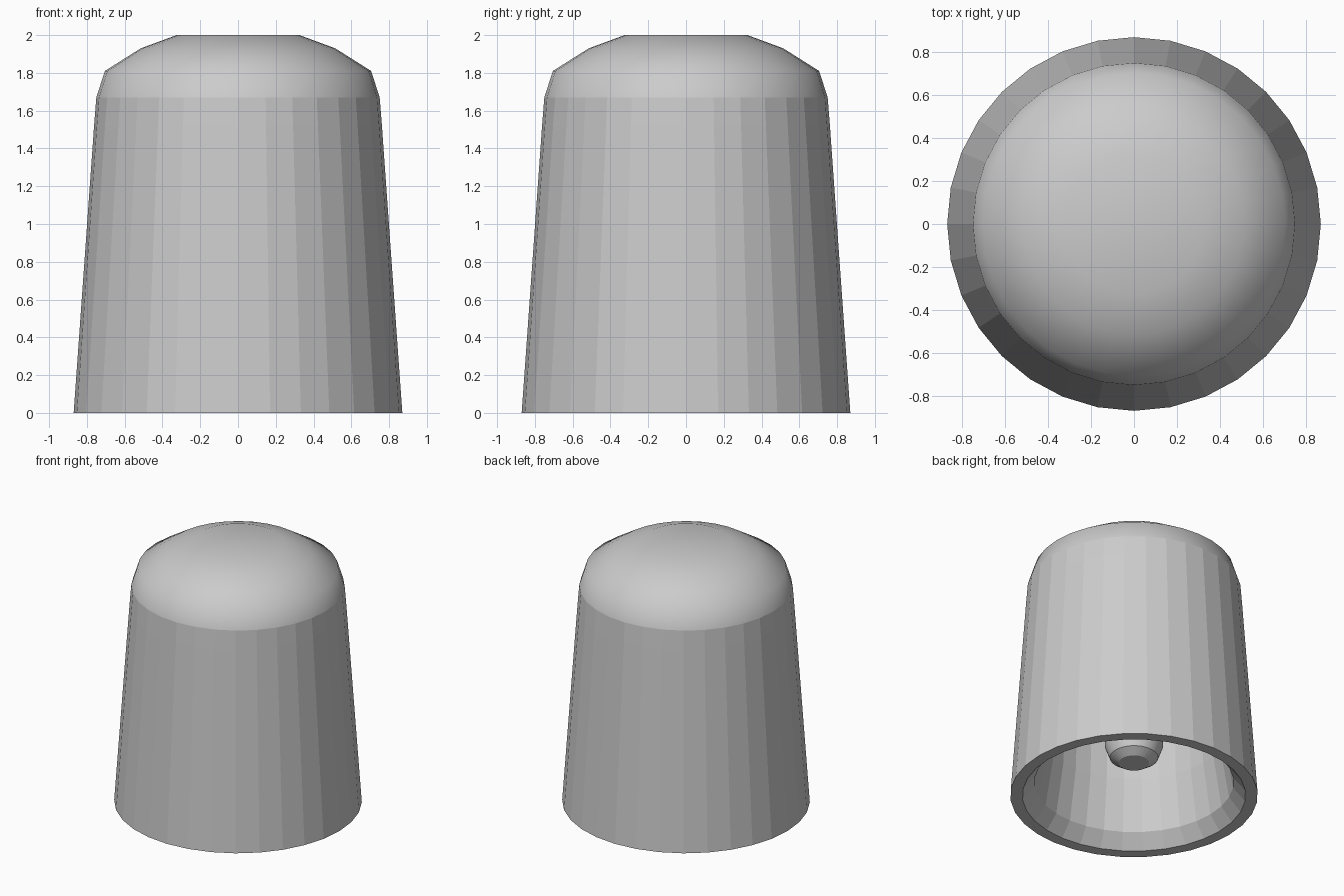
import bpy, bmesh
from math import cos, sin, pi

SIDES = 32

cube = bpy.data.objects.get("Cube")
if cube:
    bpy.data.objects.remove(cube)

grey = bpy.data.materials.new("plain grey")
grey.use_nodes = True
grey.diffuse_color = (0.6, 0.6, 0.6, 1)
grey.node_tree.nodes["Principled BSDF"].inputs["Base Color"].default_value = (0.6, 0.6, 0.6, 1)


def lathe(name, profile, smooth_above):
    """Revolve (radius, height) points about z and cap both ends."""
    bm = bmesh.new()
    rings = []
    for r, z in profile:
        rings.append([bm.verts.new((r * cos(2 * pi * i / SIDES), r * sin(2 * pi * i / SIDES), z))
                      for i in range(SIDES)])
    for low, high in zip(rings, rings[1:]):
        for i in range(SIDES):
            j = (i + 1) % SIDES
            bm.faces.new((low[i], low[j], high[j], high[i]))
    bm.faces.new(rings[0])
    bm.faces.new(rings[-1])
    bmesh.ops.recalc_face_normals(bm, faces=bm.faces)
    for f in bm.faces:
        f.smooth = min(v.co.z for v in f.verts) > smooth_above
    mesh = bpy.data.meshes.new(name)
    bm.to_mesh(mesh)
    bm.free()
    mesh.materials.append(grey)
    obj = bpy.data.objects.new(name, mesh)
    bpy.context.collection.objects.link(obj)


# Hollow shell: inner ceiling, inner wall, chamfered mouth, rim, outer wall, smooth dome
shell = [(0.58, 1.65), (0.60, 1.55), (0.635, 0.50), (0.70, 0.105), (0.785, 0),
         (0.87, 0), (0.762, 1.52), (0.75, 1.67),
         (0.705, 1.81), (0.515, 1.93), (0.325, 2.0)]
lathe("cap_shell", shell, 1.66)

# Central stud hanging from the ceiling, with a bevelled tip
stud = [(0.107, 0.262), (0.17, 0.305), (0.205, 0.40), (0.205, 1.66)]
lathe("inner_stud", stud, 0.30)
